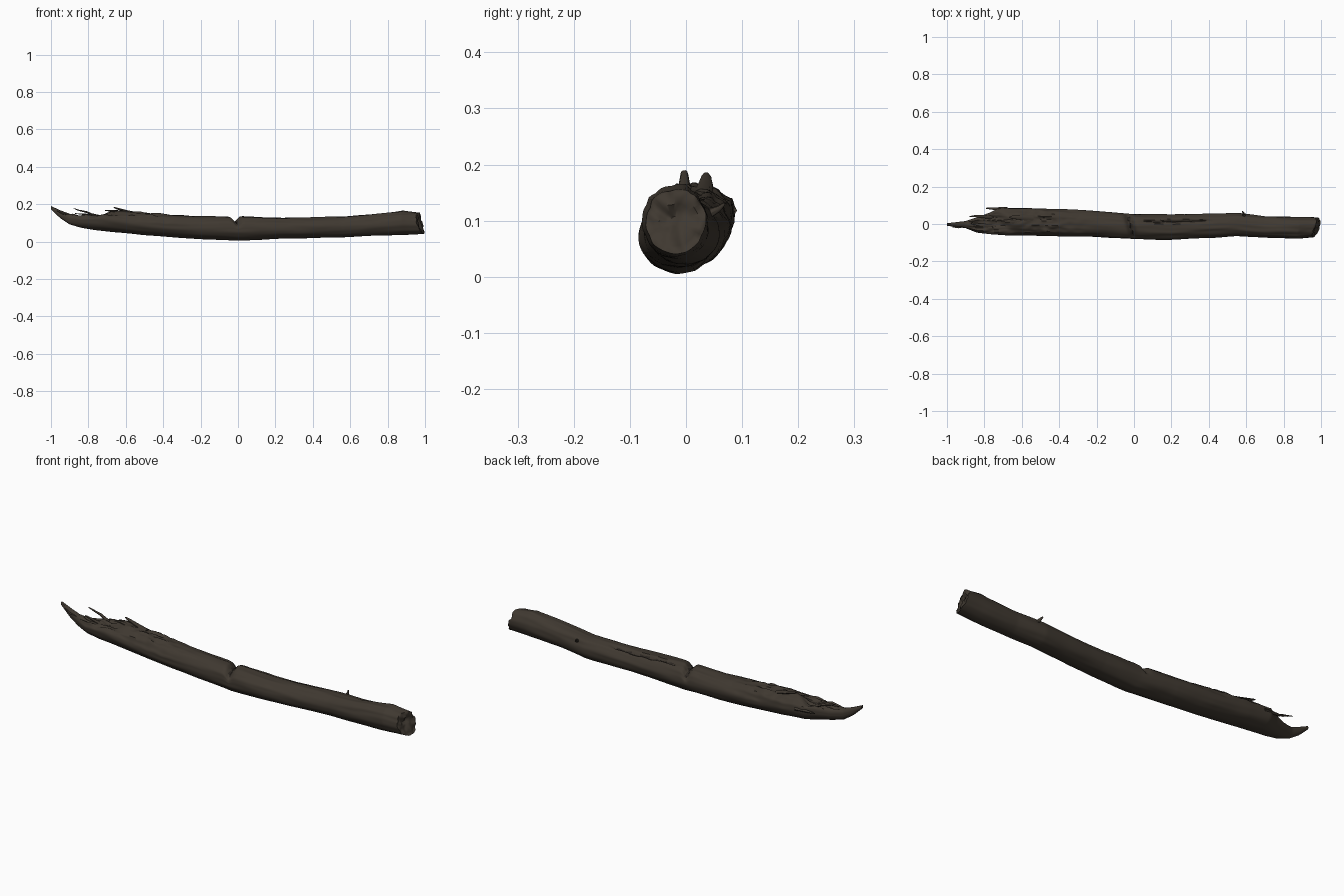
import bpy
import bmesh
import math
from mathutils import Vector, noise

default_cube = bpy.data.objects.get("Cube")
if default_cube:
    bpy.data.objects.remove(default_cube, do_unlink=True)


def make_material(name, colour):
    material = bpy.data.materials.new(name)
    material.use_nodes = True
    material.diffuse_color = colour
    shader = material.node_tree.nodes["Principled BSDF"]
    shader.inputs["Base Color"].default_value = colour
    shader.inputs["Roughness"].default_value = 0.9
    return material


bark = make_material("dark brown bark", (0.05, 0.04, 0.03, 1))
crevice = make_material("crevice brown", (0.025, 0.02, 0.016, 1))

# Outline of the trunk: x, front y, back y, bottom z, top z
OUTLINE = [
    (-1.0, -.010, .004, .172, .190),
    (-.95, -.016, .010, .125, .168),
    (-.90, -.022, .016, .092, .150),
    (-.84, -.045, .036, .074, .150),
    (-.77, -.054, .060, .062, .165),
    (-.72, -.057, .086, .056, .172),
    (-.60, -.062, .087, .044, .163),
    (-.40, -.066, .080, .027, .147),
    (-.20, -.070, .070, .014, .136),
    (.0, -.082, .053, .006, .134),
    (.20, -.085, .050, .014, .128),
    (.40, -.074, .056, .018, .130),
    (.55, -.064, .060, .022, .136),
    (.70, -.074, .042, .031, .146),
    (.90, -.078, .037, .036, .165),
    (1.0, -.072, .034, .040, .158),
]
SIDES = 56
STEPS = 220


def smooth(a, b, x):
    t = max(0, min(1, (x - a) / (b - a)))
    return t * t * (3 - 2 * t)


def section(x):
    """Blend the outline rows on either side of x."""
    for low, high in zip(OUTLINE, OUTLINE[1:]):
        if x <= high[0]:
            break
    t = (x - low[0]) / (high[0] - low[0])
    return [a + (b - a) * t for a, b in zip(low[1:], high[1:])]


def split_line(x):
    """Wandering line of the long split along the top."""
    return .012 + .012 * noise.noise(Vector((x * 12, 3, 0)))


def surface_point(x, angle, scale=1.0):
    front, back, bottom, top = section(x)
    c, s = math.cos(angle), math.sin(angle)
    # Long grain ridges and broad dents, stronger on the upper side
    grain = noise.noise(Vector((x * 5, c * 3.5, s * 3.5)))
    dents = noise.noise(Vector((x * 9 + 7, c * 1.5, s * 1.5)))
    upper = smooth(-.3, .8, s)
    r = scale * (1 + grain * (.03 + .06 * upper) + dents * .03)
    y = (front + back) / 2 + (back - front) / 2 * c * r
    z = (bottom + top) / 2 + (top - bottom) / 2 * s * r
    # Notch across the top, and a long split behind it
    z -= .028 * upper * math.exp(-((x + .02 + .25 * y) / .018) ** 2)
    split = smooth(.02, .08, x) * (1 - smooth(.36, .44, x))
    z -= .012 * split * upper * math.exp(-((y - split_line(x)) / .006) ** 2)
    # Broken upper wood at the splintered end
    torn = 1 - smooth(-.72, -.62, x + y * .8)
    if torn > 0 and upper > 0:
        level = .138 + .06 * smooth(-.85, -1, x)
        shards = noise.noise(Vector((x * 16, y * 70, 4)))
        z += (min(z, level + .014 * shards) - z) * torn
    patch = math.exp(-((x + .5) / .16) ** 2) * upper
    z += .012 * patch * noise.noise(Vector((x * 22, y * 60, 9)))
    # Slanted cut at the other end
    slant = smooth(.8, 1, x)
    x -= slant * (.016 + .42 * max(0, -.005 - y) + .25 * (z - .1))
    x += .01 * slant * noise.noise(Vector((y * 50, z * 50, 2)))
    return Vector((min(x, 1), y, z))


def finish(bm, name):
    bmesh.ops.recalc_face_normals(bm, faces=bm.faces)
    mesh = bpy.data.meshes.new(name)
    bm.to_mesh(mesh)
    bm.free()
    obj = bpy.data.objects.new(name, mesh)
    bpy.context.collection.objects.link(obj)
    mesh.materials.append(bark)
    mesh.materials.append(crevice)
    bpy.ops.object.select_all(action="DESELECT")
    obj.select_set(True)
    bpy.context.view_layer.objects.active = obj
    bpy.ops.object.shade_smooth_by_angle(angle=math.radians(50))


def loft(bm, rings):
    """Skin a list of vertex rings and close both ends."""
    loops = [[bm.verts.new(p) for p in ring] for ring in rings]
    for a, b in zip(loops, loops[1:]):
        for i in range(len(a)):
            j = (i + 1) % len(a)
            bm.faces.new((a[i], a[j], b[j], b[i]))
    for loop in (loops[0], loops[-1]):
        bm.faces.new(loop)


# Trunk, with a dished and rough cut face
angles = [math.tau * i / SIDES for i in range(SIDES)]
rings = [[surface_point(-1 + 2 * k / STEPS, a) for a in angles] for k in range(STEPS + 1)]
for scale in (.9, .75, .55, .35, .15):
    ring = []
    for a in angles:
        p = surface_point(1, a, scale)
        p.x -= .014 * (1 - scale) + .008 * noise.noise(p * 40)
        ring.append(p)
    rings.append(ring)
bm = bmesh.new()
loft(bm, rings)

# Darker wood inside the notch and the split
for face in bm.faces:
    mid = face.calc_center_median()
    in_notch = abs(mid.x + .02 + .25 * mid.y) < .007
    in_split = .06 < mid.x < .38 and abs(mid.y - split_line(mid.x)) < .003
    if mid.z > .09 and (in_notch or in_split):
        face.material_index = 1
finish(bm, "trunk")


# Tapered splinters and the broken twig
def splinter(name, points, radius, flat=1.0):
    bm = bmesh.new()
    points = [Vector(p) for p in points]
    rings = []
    for k, p in enumerate(points):
        along = points[min(k + 1, len(points) - 1)] - points[max(k - 1, 0)]
        side = along.cross(Vector((0, 0, 1))).normalized()
        rise = side.cross(along).normalized() * flat
        r = radius * (1 - .75 * k / (len(points) - 1))
        rings.append([p + r * (side * math.cos(t) + rise * math.sin(t))
                      for t in (math.tau * i / 7 for i in range(7))])
    loft(bm, rings)
    finish(bm, name)


splinter("raised_splinter", [(-.76, .036, .135), (-.81, .04, .158), (-.85, .042, .167), (-.878, .04, .177)], .011, .6)
splinter("back_splinter", [(-.68, .078, .118), (-.74, .081, .122), (-.79, .084, .124)], .013, .8)
splinter("crest_splinter", [(-.54, .03, .148), (-.60, .034, .163), (-.65, .036, .178), (-.665, .036, .184)], .018, .5)
splinter("rear_crest_splinter", [(-.58, .01, .15), (-.66, .014, .163), (-.71, .016, .166)], .016, .5)
splinter("inner_splinter", [(-.74, -.01, .13), (-.82, -.006, .146), (-.87, .004, .15)], .014, .5)
splinter("tip_splinter", [(-.88, -.004, .135), (-.94, -.018, .15), (-.97, -.016, .165)], .009, .6)
splinter("twig_stub", [(.59, .035, .11), (.585, .058, .121), (.58, .068, .13)], .01)
